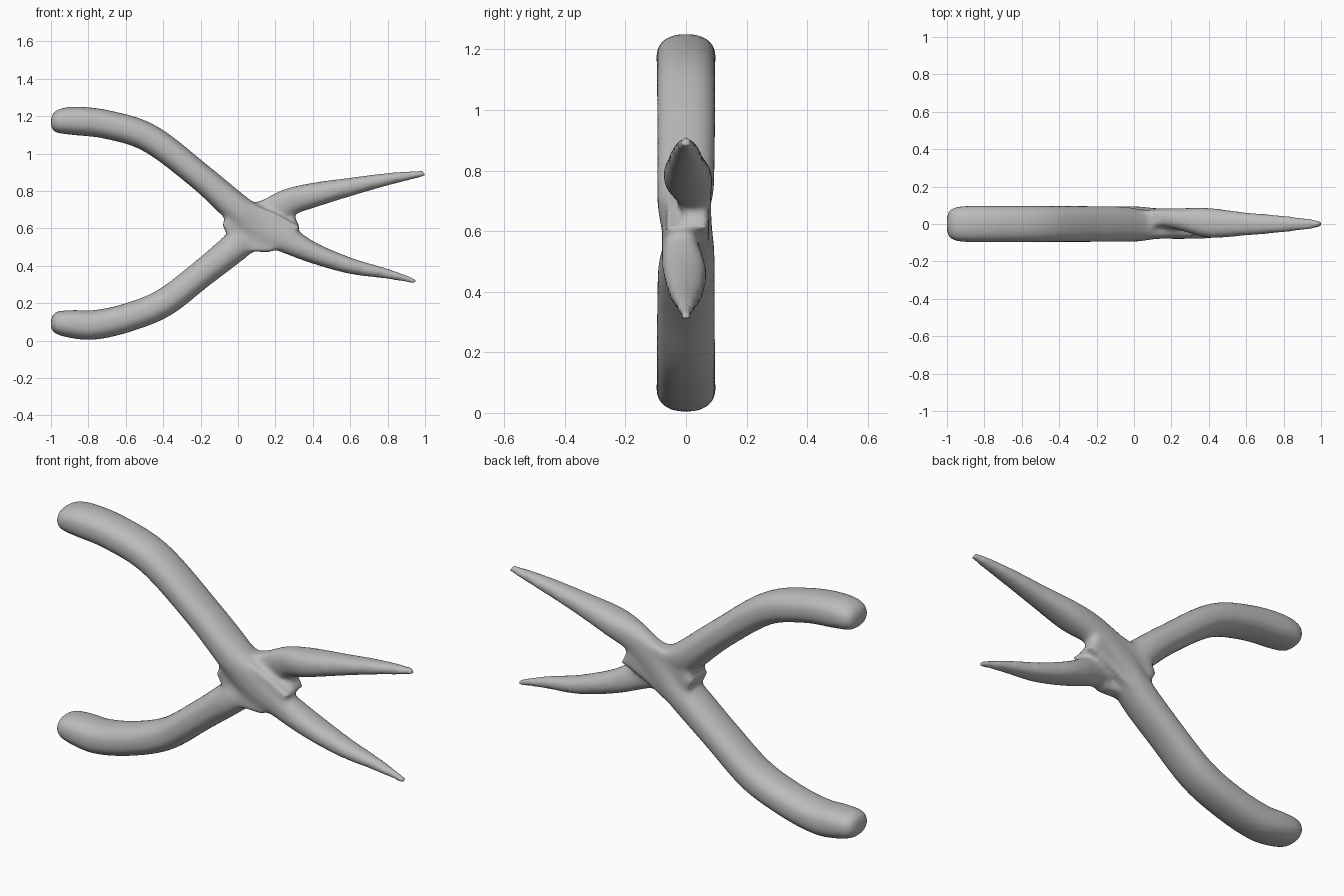
import bpy, bmesh, math
from mathutils import Vector

cube = bpy.data.objects.get("Cube")
if cube:
    bpy.data.objects.remove(cube, do_unlink=True)

steel = bpy.data.materials.new("plain_grey")
steel.use_nodes = True
GREY = (0.5, 0.5, 0.5, 1)
steel.diffuse_color = GREY
steel.node_tree.nodes["Principled BSDF"].inputs["Base Color"].default_value = GREY

SIDES, STEPS = 24, 8


def spline(pts):
    """Smooth interpolation through stations of (x, z, y, radius, half depth)."""
    pts = [Vector(p) for p in pts]
    out = []
    for i in range(len(pts) - 1):
        a, b = pts[max(i - 1, 0)], pts[i]
        c, d = pts[i + 1], pts[min(i + 2, len(pts) - 1)]
        for k in range(STEPS):
            t = k / STEPS
            out.append(b + (c - a) * (t / 2) + (a * 2 - b * 5 + c * 4 - d) * (t * t / 2)
                       + (b * 3 - a - c * 3 + d) * (t ** 3 / 2))
    return out + [pts[-1]]


def sweep(bm, pts):
    """Sweep a slightly squared oval along a path in the xz plane."""
    path = spline(pts)
    rings = []
    for i, p in enumerate(path):
        a, b = path[max(i - 1, 0)], path[min(i + 1, len(path) - 1)]
        tangent = Vector((b[0] - a[0], 0, b[1] - a[1])).normalized()
        normal = Vector((-tangent.z, 0, tangent.x))
        ring = []
        for k in range(SIDES):
            ang = math.tau * k / SIDES
            c, s = math.cos(ang), math.sin(ang)
            u = math.copysign(abs(c) ** 0.85, c) * max(p[3], 0.006)
            v = math.copysign(abs(s) ** 0.85, s) * max(p[4], 0.006)
            ring.append(bm.verts.new(Vector((p[0], p[2] + v, p[1])) + normal * u))
        rings.append(ring)
    for r, q in zip(rings, rings[1:]):
        for k in range(SIDES):
            j = (k + 1) % SIDES
            bm.faces.new((r[k], r[j], q[j], q[k]))
    bm.faces.new(rings[0][::-1])
    bm.faces.new(rings[-1])


bm = bmesh.new()

# front lever: upper handle crossing to the lower jaw
sweep(bm, [
    (-1.0, 1.17, 0, .03, .05), (-.97, 1.17, 0, .06, .085), (-.88, 1.175, 0, .076, .098),
    (-.7, 1.155, 0, .077, .098), (-.47, 1.08, 0, .076, .097), (-.2, .875, 0, .073, .096),
    (0, .7, -.005, .082, .09), (.12, .61, -.03, .09, .05), (.25, .545, -.02, .075, .06),
    (.4, .47, -.005, .056, .072), (.6, .4, 0, .043, .058), (.8, .357, 0, .027, .035),
    (.955, .315, 0, .014, .015)])

# rear lever: lower handle crossing to the upper jaw
sweep(bm, [
    (-1.0, .1, 0, .03, .05), (-.97, .097, 0, .06, .085), (-.88, .088, 0, .076, .098),
    (-.77, .084, 0, .079, .098), (-.6, .12, 0, .077, .097), (-.4, .2, 0, .076, .097),
    (-.2, .352, 0, .074, .096), (0, .515, .005, .082, .09), (.12, .63, .035, .09, .05),
    (.25, .73, .025, .075, .06), (.4, .777, .006, .066, .08), (.6, .822, 0, .049, .062),
    (.8, .863, 0, .033, .045), (1.0, .895, 0, .017, .021)])

# flat pivot block filling the crossing
OUTLINE = [(-.085, .62), (0, .75), (.08, .735), (.2, .77), (.28, .7), (.33, .61),
           (.28, .52), (.16, .47), (.07, .48), (0, .47)]
front = [bm.verts.new((x, -.066, z)) for x, z in OUTLINE[:2] + [(.08, .73), (.2, .68)] + OUTLINE[5:]]
bm.faces.new(front)
lap = bmesh.ops.extrude_face_region(bm, geom=[front[0].link_faces[0]])
bmesh.ops.translate(bm, verts=[g for g in lap["geom"] if isinstance(g, bmesh.types.BMVert)],
                    vec=(0, .066, 0))
rear_outline = OUTLINE[:6] + [(.2, .555), (.08, .485), (0, .47)]
rear = [bm.verts.new((x, -.01, z)) for x, z in rear_outline]
bm.faces.new(rear)
lap = bmesh.ops.extrude_face_region(bm, geom=[rear[0].link_faces[0]])
bmesh.ops.translate(bm, verts=[g for g in lap["geom"] if isinstance(g, bmesh.types.BMVert)],
                    vec=(0, .086, 0))

bmesh.ops.recalc_face_normals(bm, faces=bm.faces[:])
mesh = bpy.data.meshes.new("pliers_body")
bm.to_mesh(mesh)
bm.free()
mesh.materials.append(steel)
body = bpy.data.objects.new("pliers_body", mesh)
bpy.context.collection.objects.link(body)

# fuse the levers and soften the joint
fuse = body.modifiers.new("fuse", 'REMESH')
fuse.mode = 'VOXEL'
fuse.voxel_size = 0.013
fuse.use_smooth_shade = True
soften = body.modifiers.new("soften", 'SMOOTH')
soften.factor = 0.5
soften.iterations = 10
